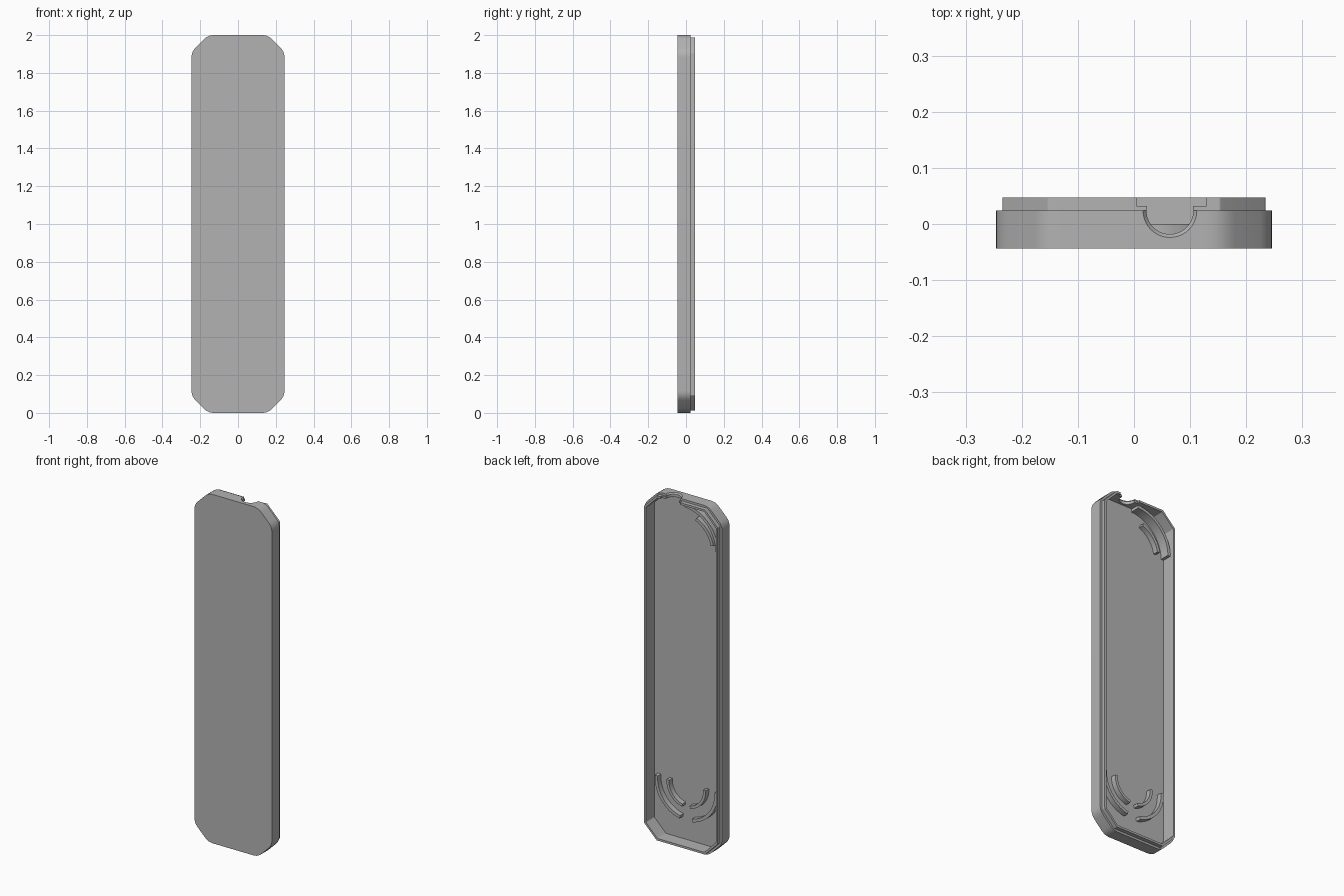
import bpy, bmesh
from math import sin, cos, radians
from mathutils import Vector

cube = bpy.data.objects.get("Cube")
if cube:
    bpy.data.objects.remove(cube, do_unlink=True)

FLOOR = -0.03      # inner floor depth
STEP = 0.024       # shoulder where the thin lip starts
BACK = 0.047       # top of the lip

grey = bpy.data.materials.new("plain_grey")
grey.use_nodes = True
grey.diffuse_color = (0.45, 0.45, 0.45, 1)
grey.node_tree.nodes["Principled BSDF"].inputs["Base Color"].default_value = (0.45, 0.45, 0.45, 1)


def finish(name, bm):
    bmesh.ops.recalc_face_normals(bm, faces=bm.faces)
    mesh = bpy.data.meshes.new(name)
    bm.to_mesh(mesh)
    bm.free()
    mesh.materials.append(grey)
    ob = bpy.data.objects.new(name, mesh)
    bpy.context.collection.objects.link(ob)
    return ob


def activate(ob):
    bpy.ops.object.select_all(action='DESELECT')
    ob.select_set(True)
    bpy.context.view_layer.objects.active = ob


def outline(inset, rounding):
    """Chamfered rectangle in x and z, each corner softened by a short curve."""
    w, h, c = 0.246 - inset, 1 - inset, 0.088 - 0.59 * inset
    quarter = [(w, h - c), (w - c, h)]
    corners = []
    for sx, sz in ((1, 1), (-1, 1), (-1, -1), (1, -1)):
        pts = [(x * sx, z * sz + 1) for x, z in quarter]
        corners += pts if sx * sz > 0 else pts[::-1]
    pts = [Vector(p) for p in corners]
    result = []
    for i, p in enumerate(pts):
        a = p + (pts[i - 1] - p).normalized() * rounding
        b = p + (pts[(i + 1) % len(pts)] - p).normalized() * rounding
        for k in range(6):
            t = k / 5
            result.append(a * (1 - t) ** 2 + p * 2 * t * (1 - t) + b * t ** 2)
    return result


# Shell: outer wall, shoulder, lip, inner wall and floor as one lofted skin
bm = bmesh.new()
rings = []
for inset, rounding, y in ((0, 0.03, -0.044), (0, 0.03, STEP), (0.012, 0.003, STEP),
                           (0.012, 0.003, BACK), (0.024, 0.003, BACK), (0.024, 0.003, FLOOR)):
    rings.append([bm.verts.new((p.x, y, p.y)) for p in outline(inset, rounding)])
for low, high in zip(rings, rings[1:]):
    n = len(low)
    for i in range(n):
        j = (i + 1) % n
        bm.faces.new((low[i], low[j], high[j], high[i]))
bm.faces.new(rings[0])
bm.faces.new(rings[-1])
shell = finish("case_shell", bm)


def cut(target, cutter):
    mod = target.modifiers.new("cut", 'BOOLEAN')
    mod.operation = 'DIFFERENCE'
    mod.solver = 'EXACT'
    mod.object = cutter
    activate(target)
    bpy.ops.object.modifier_apply(modifier=mod.name)
    bpy.data.objects.remove(cutter, do_unlink=True)


# Gap in the lip at the top end
bm = bmesh.new()
bmesh.ops.create_cube(bm, size=1)
bmesh.ops.scale(bm, vec=(0.125, 0.04, 0.1), verts=bm.verts)
bmesh.ops.translate(bm, vec=(0.067, 0.052, 1.99), verts=bm.verts)
cut(shell, finish("lip_gap_cutter", bm))

# Round cable notch with a flared mouth
bm = bmesh.new()
levels = []
for z, r in ((1.94, 0.042), (1.992, 0.042), (2.0, 0.048), (2.03, 0.048)):
    levels.append([bm.verts.new((0.064 + r * cos(radians(a)), STEP + r * sin(radians(a)), z))
                   for a in range(0, 360, 9)])
for low, high in zip(levels, levels[1:]):
    for i in range(len(low)):
        bm.faces.new((low[i - 1], low[i], high[i], high[i - 1]))
bm.faces.new(levels[0])
bm.faces.new(levels[-1])
cut(shell, finish("notch_cutter", bm))


def arc_rib(name, centre_z, inner, outer, start, end, top):
    """Curved rib standing on the floor, centred on x = 0."""
    bm = bmesh.new()
    steps = 20
    sections = []
    for i in range(steps + 1):
        a = radians(start + (end - start) * i / steps)
        sections.append([bm.verts.new((r * cos(a), y, centre_z + r * sin(a)))
                         for r, y in ((inner, FLOOR - 0.002), (outer, FLOOR - 0.002),
                                      (outer, top), (inner, top))])
    for s, t in zip(sections, sections[1:]):
        for k in range(4):
            bm.faces.new((s[k - 1], s[k], t[k], t[k - 1]))
    bm.faces.new(sections[0])
    bm.faces.new(sections[-1])
    return finish(name, bm)


parts = [shell]
# Lower ribs: two concentric arcs on each side
for side, start, end in (("left", -78, 4), ("right", 176, 258)):
    parts.append(arc_rib(side + "_inner_rib", 0.343, 0.108, 0.124, start, end, 0.0))
    parts.append(arc_rib(side + "_outer_rib", 0.343, 0.18, 0.198, start, end, 0.0))

# Upper rib and curved corner wall
parts.append(arc_rib("upper_rib", 1.737, 0.158, 0.176, 112, 170, 0.0))
parts.append(arc_rib("upper_corner_wall", 1.752, 0.205, 0.222, 92, 180, STEP))

for ob in parts:
    activate(ob)
    bpy.ops.object.shade_smooth_by_angle(angle=radians(30))
